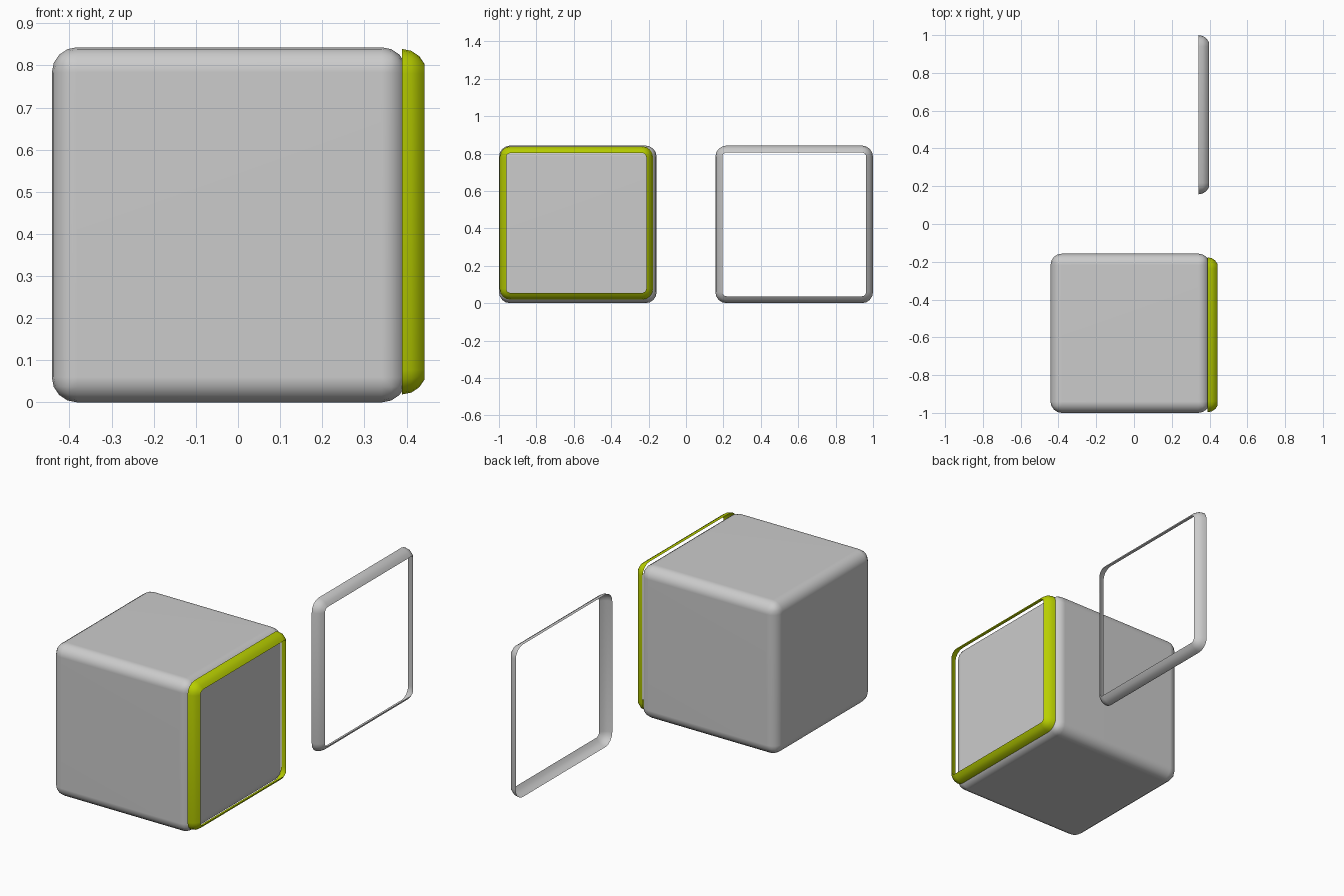
import bpy, bmesh
from math import sin, cos, pi, radians

if "Cube" in bpy.data.objects:
    bpy.data.objects.remove(bpy.data.objects["Cube"])

SIZE, RAD, SEG = 0.843, 0.06, 4
HALF = SIZE / 2


def add_object(name, bm):
    bmesh.ops.recalc_face_normals(bm, faces=bm.faces)
    mesh = bpy.data.meshes.new(name)
    bm.to_mesh(mesh)
    bm.free()
    obj = bpy.data.objects.new(name, mesh)
    bpy.context.collection.objects.link(obj)
    for p in mesh.polygons:
        p.use_smooth = True
    return obj


def rounded_cube(name, location):
    bm = bmesh.new()
    bmesh.ops.create_cube(bm, size=SIZE)
    bmesh.ops.bevel(bm, geom=bm.edges[:], offset=RAD, segments=SEG,
                    profile=0.5, affect='EDGES')
    obj = add_object(name, bm)
    obj.location = location
    mod = obj.modifiers.new("weighted", 'WEIGHTED_NORMAL')
    mod.keep_sharp = True
    return obj


def edge_band(name, location, scale):
    """Open shell following the rounded rim of one cube face (facing +x)."""
    bm = bmesh.new()
    flat = HALF - RAD
    corners = [(1, 1, 0), (-1, 1, 90), (-1, -1, 180), (1, -1, 270)]
    loops = []
    for i in range(SEG):                       # rim arc from 0 to 67.5 degrees
        a = i * pi / 2 / SEG
        x, r = RAD * sin(a), RAD * cos(a)
        loop = []
        for sy, sz, start in corners:
            for j in range(SEG + 1):
                t = radians(start) + j * pi / 2 / SEG
                loop.append(bm.verts.new((x, sy * flat + r * cos(t),
                                          sz * flat + r * sin(t))))
        loops.append(loop)
    for lo, hi in zip(loops, loops[1:]):
        n = len(lo)
        for k in range(n):
            m = (k + 1) % n
            bm.faces.new((lo[k], lo[m], hi[m], hi[k]))
    # point the shell outwards
    obj = add_object(name, bm)
    obj.location = location
    obj.scale = (scale,) * 3
    return obj


# main block
rounded_cube("rounded_block", (-0.0205, -0.5785, HALF))

# loose grey rim band
edge_band("loose_rim_band", (0.341, 0.5785, HALF), 1.0)

# green rim band on the right face of the block
green = edge_band("green_rim_band", (0.389, -0.5865, 0.429), 0.973)
mat = bpy.data.materials.new("lime_green")
mat.diffuse_color = (0.48, 0.62, 0.0, 1)
mat.use_nodes = True
mat.node_tree.nodes["Principled BSDF"].inputs["Base Color"].default_value = mat.diffuse_color
green.data.materials.append(mat)
